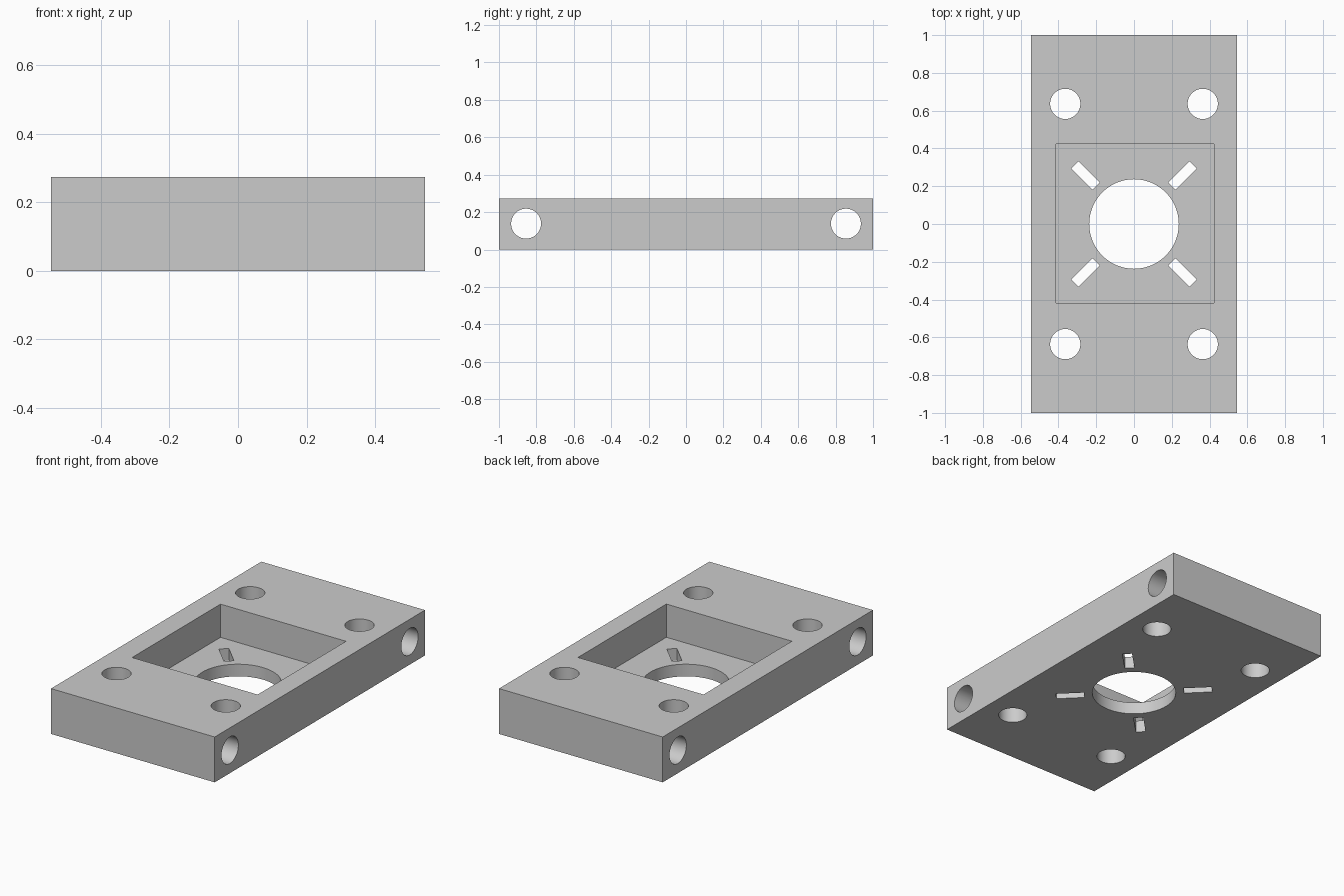
import bpy
from math import pi, radians

if "Cube" in bpy.data.objects:
    bpy.data.objects.remove(bpy.data.objects["Cube"], do_unlink=True)

WIDTH, LENGTH, HEIGHT = 1.09, 2.0, 0.273
FLOOR = 0.073   # thickness left under the pocket
BOLT_R = 0.08

grey = bpy.data.materials.new("plain grey")
grey.use_nodes = True
colour = (0.6, 0.6, 0.6, 1)
grey.diffuse_color = colour
grey.node_tree.nodes["Principled BSDF"].inputs["Base Color"].default_value = colour


def box(name, size, location, turn=0):
    bpy.ops.mesh.primitive_cube_add(size=1, location=location, rotation=(0, 0, turn))
    ob = bpy.context.object
    ob.name = name
    ob.scale = size
    bpy.ops.object.transform_apply(location=True, rotation=True, scale=True)
    ob.data.materials.append(grey)
    return ob


def rod(name, radius, depth, location, rotation=(0, 0, 0)):
    bpy.ops.mesh.primitive_cylinder_add(vertices=64, radius=radius, depth=depth,
                                        location=location, rotation=rotation)
    ob = bpy.context.object
    ob.name = name
    bpy.ops.object.transform_apply(location=True, rotation=True, scale=True)
    ob.data.materials.append(grey)
    return ob


# Solid block
plate = box("mounting_plate", (WIDTH, LENGTH, HEIGHT), (0, 0, HEIGHT / 2))

# Square pocket, slightly off centre, and the round opening in its floor
cutters = [
    box("pocket_cutter", (0.836, 0.841, 0.4), (0.005, 0.003, FLOOR + 0.2)),
    rod("opening_cutter", 0.237, 1, (0, 0, 0)),
]

# Vertical bolt holes and diagonal slots in each quarter
for sx in (-1, 1):
    for sy in (-1, 1):
        cutters.append(rod("bolt_cutter", BOLT_R, 1, (sx * 0.364, sy * 0.636, 0)))
        cutters.append(box("slot_cutter", (0.16, 0.055, 0.4),
                           (sx * 0.257, sy * 0.257, 0), sx * sy * pi / 4))

# Cross holes through both ends
for sy in (-1, 1):
    cutters.append(rod("cross_cutter", BOLT_R, 2, (0, sy * 0.855, HEIGHT / 2 + 0.002),
                       (0, pi / 2, 0)))

# Cut everything away, then drop the cutters
bpy.ops.object.select_all(action="DESELECT")
plate.select_set(True)
bpy.context.view_layer.objects.active = plate
for cutter in cutters:
    cutter.hide_render = True
    mod = plate.modifiers.new("cut", "BOOLEAN")
    mod.operation = "DIFFERENCE"
    mod.solver = "EXACT"
    mod.object = cutter
    bpy.ops.object.modifier_apply(modifier=mod.name)
    bpy.data.objects.remove(cutter, do_unlink=True)

bpy.ops.object.shade_smooth_by_angle(angle=radians(30))
